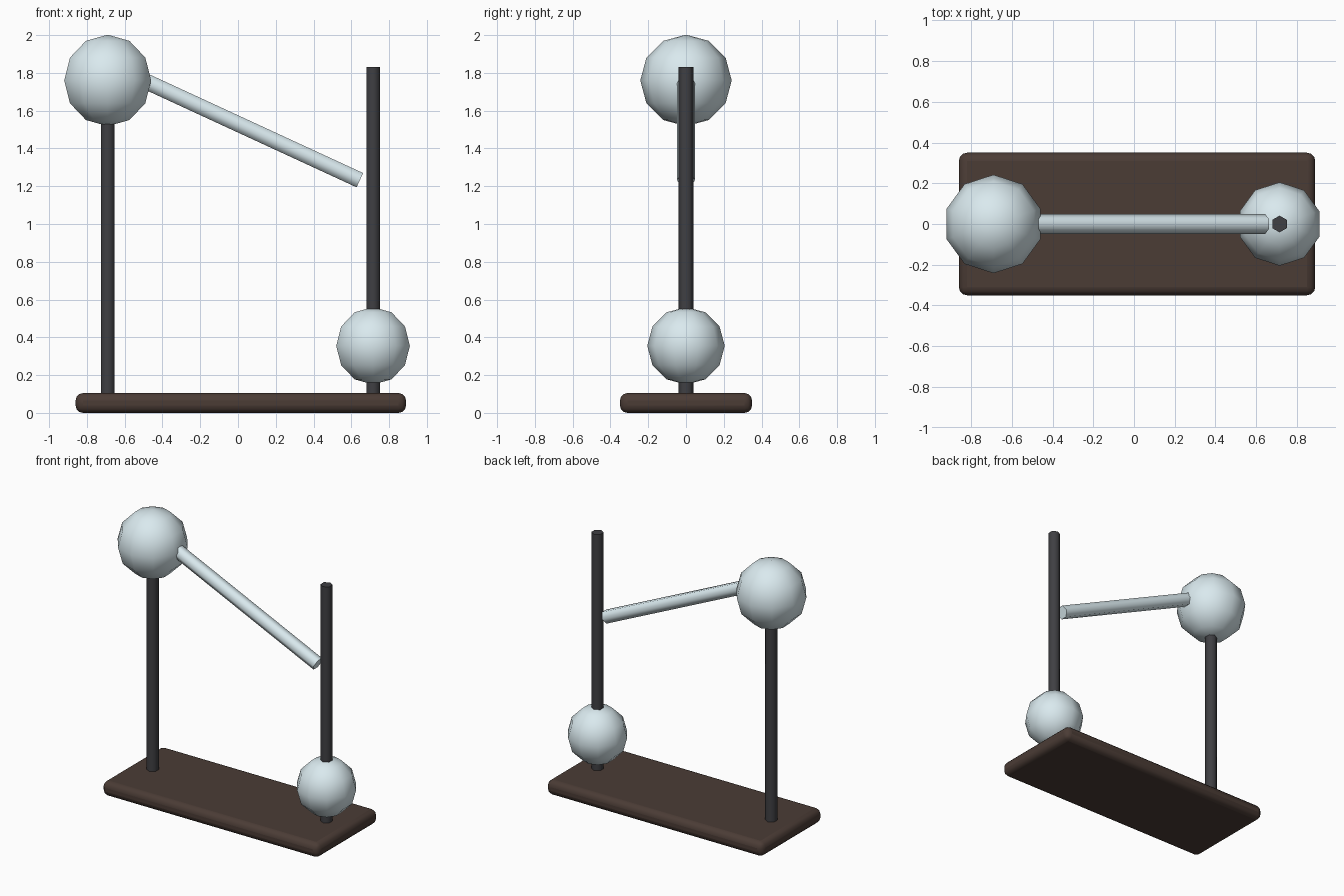
import bpy, math
from mathutils import Vector

if "Cube" in bpy.data.objects:
    bpy.data.objects.remove(bpy.data.objects["Cube"])


def material(name, rgb):
    m = bpy.data.materials.new(name)
    m.diffuse_color = (*rgb, 1)
    m.use_nodes = True
    m.node_tree.nodes["Principled BSDF"].inputs["Base Color"].default_value = m.diffuse_color
    return m


BROWN = material("dark_wood", (0.07, 0.045, 0.036))
DARK = material("dark_metal", (0.05, 0.05, 0.056))
PALE = material("pale_glass", (0.70, 0.82, 0.86))


def finish(name, mat):
    ob = bpy.context.object
    ob.name = name
    ob.data.materials.append(mat)
    return ob


def rod(name, start, end, radius, mat):
    # six-sided bar between two points, corners facing front and back
    a, b = Vector(start), Vector(end)
    d = b - a
    tilt = math.atan2(d.x, d.z)
    bpy.ops.mesh.primitive_cylinder_add(vertices=6, radius=radius, depth=d.length,
                                        location=(a + b) / 2, rotation=(0, tilt, 0))
    bpy.ops.object.shade_smooth_by_angle(angle=math.radians(65))
    return finish(name, mat)


def ball(name, centre, radius):
    bpy.ops.mesh.primitive_uv_sphere_add(segments=10, ring_count=6, radius=radius, location=centre)
    bpy.ops.object.shade_smooth()
    return finish(name, PALE)


# rounded base slab
bpy.ops.mesh.primitive_cube_add(size=1, location=(0.015, 0, 0.0525))
base = finish("base", BROWN)
base.scale = (1.75, 0.70, 0.105)
bpy.ops.object.transform_apply(location=False, rotation=False, scale=True)
bev = base.modifiers.new("round_edges", 'BEVEL')
bev.width = 0.04
bev.segments = 3
bpy.ops.object.shade_smooth_by_angle(angle=math.radians(35))

# upright posts
rod("left_post", (-0.69, 0, 0.08), (-0.69, 0, 1.55), 0.041, DARK)
rod("right_post", (0.715, 0, 0.08), (0.715, 0, 1.83), 0.041, DARK)

# balls
ball("upper_ball", (-0.69, 0, 1.76), 0.242)
ball("lower_ball", (0.715, 0, 0.355), 0.205)

# sloping arm
rod("sloping_arm", (-0.49, 0, 1.756), (0.645, 0, 1.232), 0.048, PALE)
